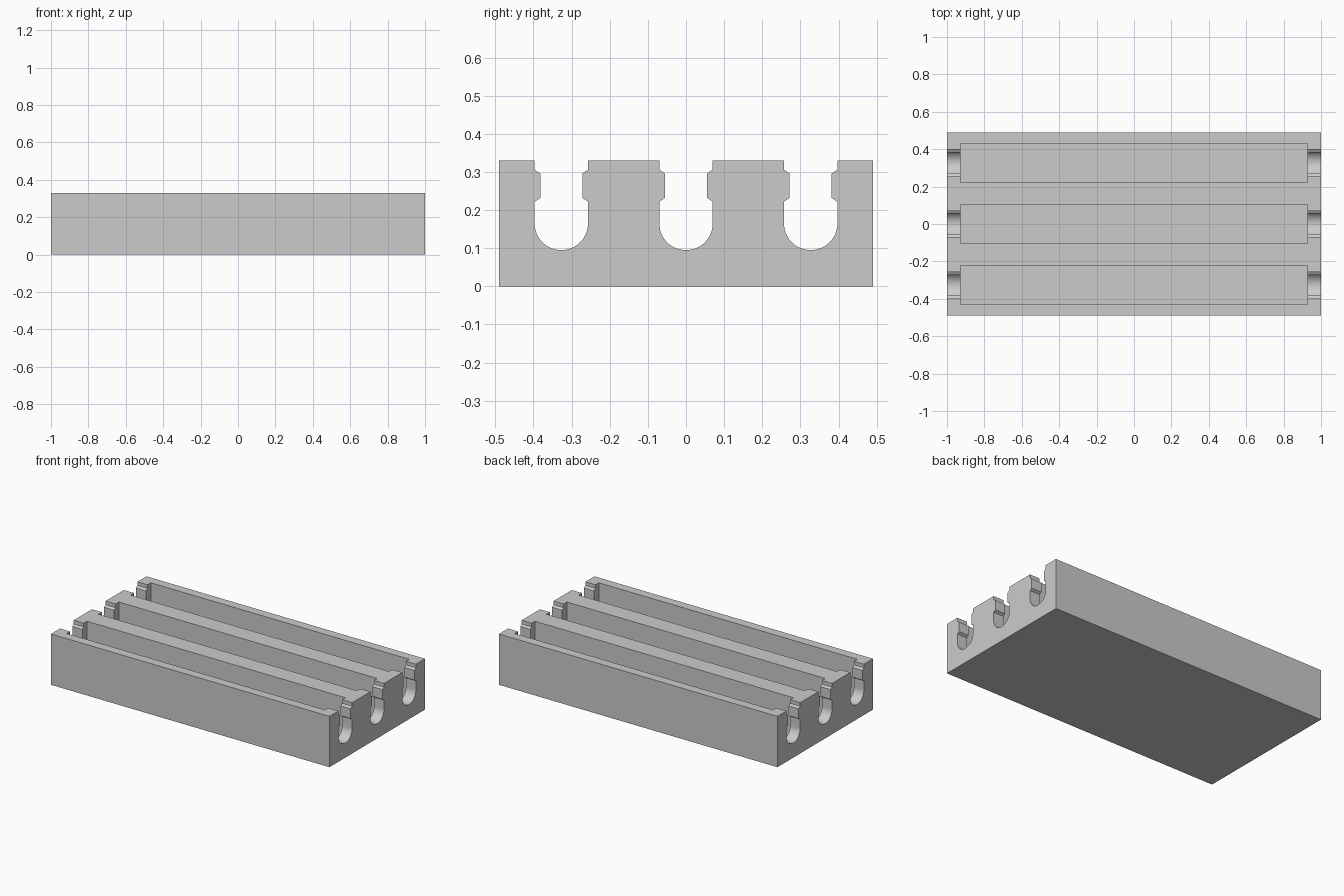
import bpy, bmesh
from math import cos, sin, pi

cube = bpy.data.objects.get("Cube")
if cube:
    bpy.data.objects.remove(cube, do_unlink=True)

LENGTH, WIDTH, HEIGHT = 2.0, 0.98, 0.33
PITCH = 0.327            # spacing of the three bays
SLOT_R, GRIP = 0.07, 0.055
AXLE_Z = 0.165           # centre of the rounded slot bottom
POCKET_X, POCKET_Y, FLOOR = 0.928, 0.104, 0.06

grey = bpy.data.materials.new("mid_grey")
grey.use_nodes = True
COLOUR = (0.6, 0.6, 0.6, 1)
grey.diffuse_color = COLOUR
grey.node_tree.nodes["Principled BSDF"].inputs["Base Color"].default_value = COLOUR


def extrude_profile(name, points, half_length):
    """Solid made from a (y, z) outline drawn out along x."""
    bm = bmesh.new()
    face = bm.faces.new([bm.verts.new((-half_length, y, z)) for y, z in points])
    side = bmesh.ops.extrude_face_region(bm, geom=[face])["geom"]
    verts = [v for v in side if isinstance(v, bmesh.types.BMVert)]
    bmesh.ops.translate(bm, verts=verts, vec=(2 * half_length, 0, 0))
    bmesh.ops.recalc_face_normals(bm, faces=bm.faces)
    mesh = bpy.data.meshes.new(name)
    bm.to_mesh(mesh)
    bm.free()
    mesh.materials.append(grey)
    obj = bpy.data.objects.new(name, mesh)
    bpy.context.collection.objects.link(obj)
    return obj


def rectangle(y, half, low, high):
    return [(y - half, low), (y + half, low), (y + half, high), (y - half, high)]


def slot_outline(y):
    """Round-bottomed slot with a pair of snap ridges near the top."""
    arc = [(SLOT_R * cos(a), AXLE_Z + SLOT_R * sin(a))
           for a in (pi + pi * i / 32 for i in range(33))]
    ridge = [(SLOT_R, 0.222), (GRIP, 0.232), (GRIP, 0.296),
             (SLOT_R, 0.306), (SLOT_R, 0.4)]
    mirrored = [(-u, z) for u, z in reversed(ridge)]
    return [(y + u, z) for u, z in arc + ridge + mirrored]


# Solid block, then the pockets and the end slots are cut out
tray = extrude_profile("tray_block", rectangle(0, WIDTH / 2, 0, HEIGHT), LENGTH / 2)
cutters = []
for i in (-1, 0, 1):
    y = i * PITCH
    cutters.append(extrude_profile("pocket_cutter", rectangle(y, POCKET_Y, FLOOR, 0.5), POCKET_X))
    cutters.append(extrude_profile("slot_cutter", slot_outline(y), 1.1))

bpy.ops.object.select_all(action="DESELECT")
bpy.context.view_layer.objects.active = tray
tray.select_set(True)
for cutter in cutters:
    cutter.hide_render = True
    mod = tray.modifiers.new("cut", "BOOLEAN")
    mod.operation, mod.solver, mod.object = "DIFFERENCE", "EXACT", cutter
    bpy.ops.object.modifier_apply(modifier=mod.name)
    bpy.data.objects.remove(cutter, do_unlink=True)

# Smooth the rounded slot bottoms, keep the corners crisp
bpy.ops.object.shade_smooth_by_angle(angle=pi / 9)
